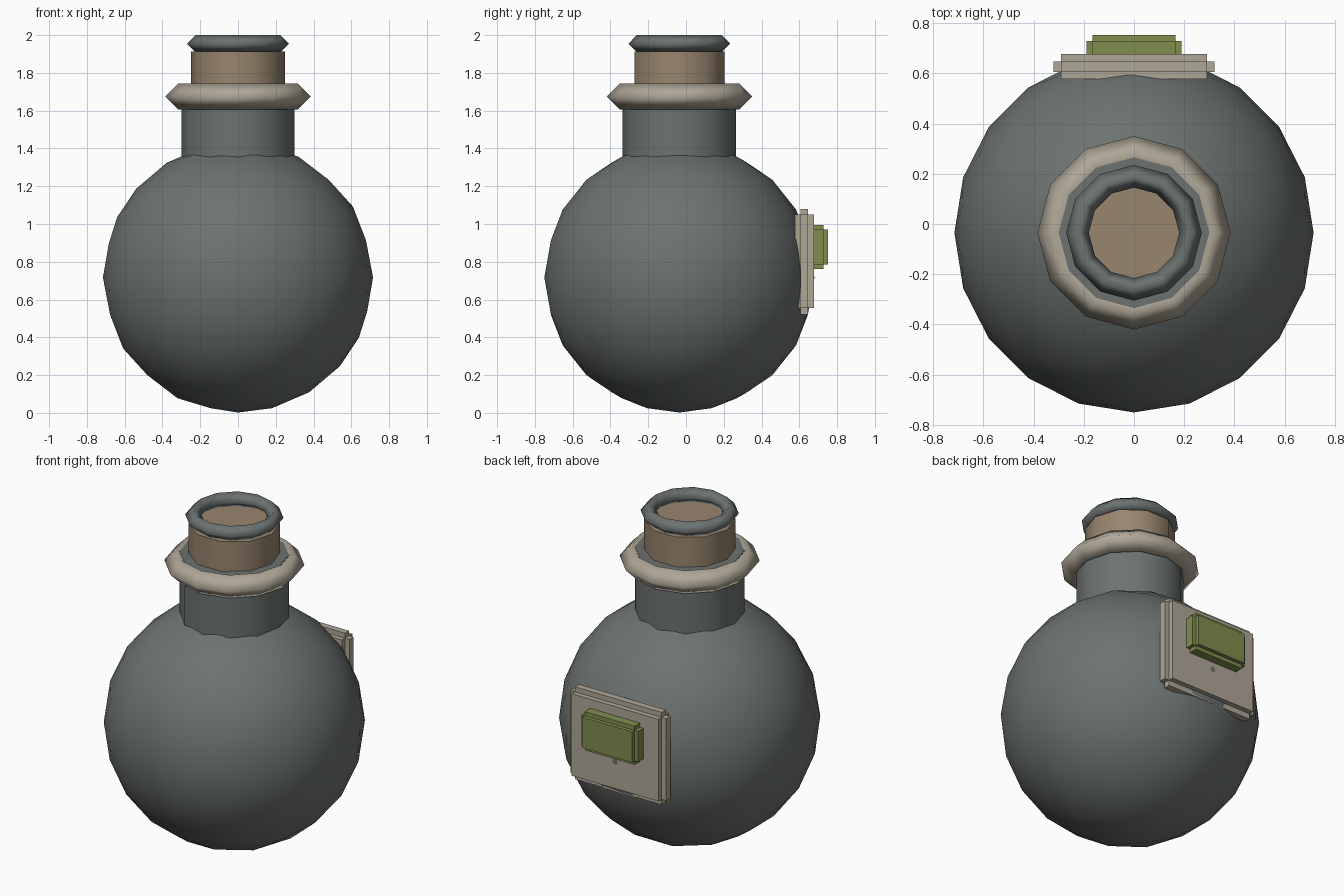
import bpy
import math

if "Cube" in bpy.data.objects:
    bpy.data.objects.remove(bpy.data.objects["Cube"], do_unlink=True)

AXIS_Y = -0.035  # the flask sits slightly forward to balance the back plate


def material(name, colour):
    mat = bpy.data.materials.new(name)
    mat.use_nodes = True
    mat.diffuse_color = (*colour, 1)
    mat.node_tree.nodes["Principled BSDF"].inputs["Base Color"].default_value = (*colour, 1)
    return mat


slate = material("slate_grey", (0.15, 0.171, 0.162))
cork = material("cork_brown", (0.314, 0.235, 0.156))
bone = material("pale_stone", (0.43, 0.385, 0.31))
olive = material("olive_green", (0.216, 0.27, 0.076))


def finish(name, mat, angle=None):
    obj = bpy.context.object
    obj.name = name
    obj.data.materials.append(mat)
    if angle:
        bpy.ops.object.shade_smooth_by_angle(angle=math.radians(angle))
    return obj


def cylinder(name, mat, sides, radius, low, high, turn=0):
    bpy.ops.mesh.primitive_cylinder_add(
        vertices=sides, radius=radius, depth=high - low,
        location=(0, AXIS_Y, (low + high) / 2), rotation=(0, 0, turn))
    return finish(name, mat, 45)


def ring(name, mat, major, minor, z):
    bpy.ops.mesh.primitive_torus_add(
        major_segments=12, minor_segments=4, major_radius=major,
        minor_radius=minor, location=(0, AXIS_Y, z))
    return finish(name, mat, 100)


def box(name, mat, half_x, y, z):
    bpy.ops.mesh.primitive_cube_add(size=1, location=(0, sum(y) / 2, sum(z) / 2))
    bpy.context.object.scale = (2 * half_x, y[1] - y[0], z[1] - z[0])
    return finish(name, mat)


def stepped_block(name, mat, half_x, y, z, step_x, step_y, step_z):
    # Core slab whose sides, top and bottom are each pushed out as a narrower step
    box(name + "_face", mat, half_x, y, z)
    box(name + "_side_steps", mat, half_x + step_x, step_y, z)
    box(name + "_end_steps", mat, half_x, step_y, step_z)


# Round flask body
bpy.ops.mesh.primitive_ico_sphere_add(
    subdivisions=3, radius=0.715, location=(0, AXIS_Y, 0.717), rotation=(0, 0, math.pi))
finish("flask_body", slate, 60)

# Neck, collar, stopper and rim
cylinder("neck", slate, 12, 0.30, 1.25, 1.733)
ring("collar", bone, 0.315, 0.07, 1.675)
cylinder("stopper", cork, 10, 0.25, 1.6, 1.912, math.pi / 2)
ring("rim", slate, 0.225, 0.045, 1.955)

# Back plate with its raised label
stepped_block("back_plate", bone, 0.29, (0.578, 0.677), (0.555, 1.05),
              0.03, (0.606, 0.646), (0.522, 1.08))
stepped_block("label", olive, 0.166, (0.65, 0.752), (0.785, 0.97),
              0.023, (0.66, 0.729), (0.762, 0.995))
